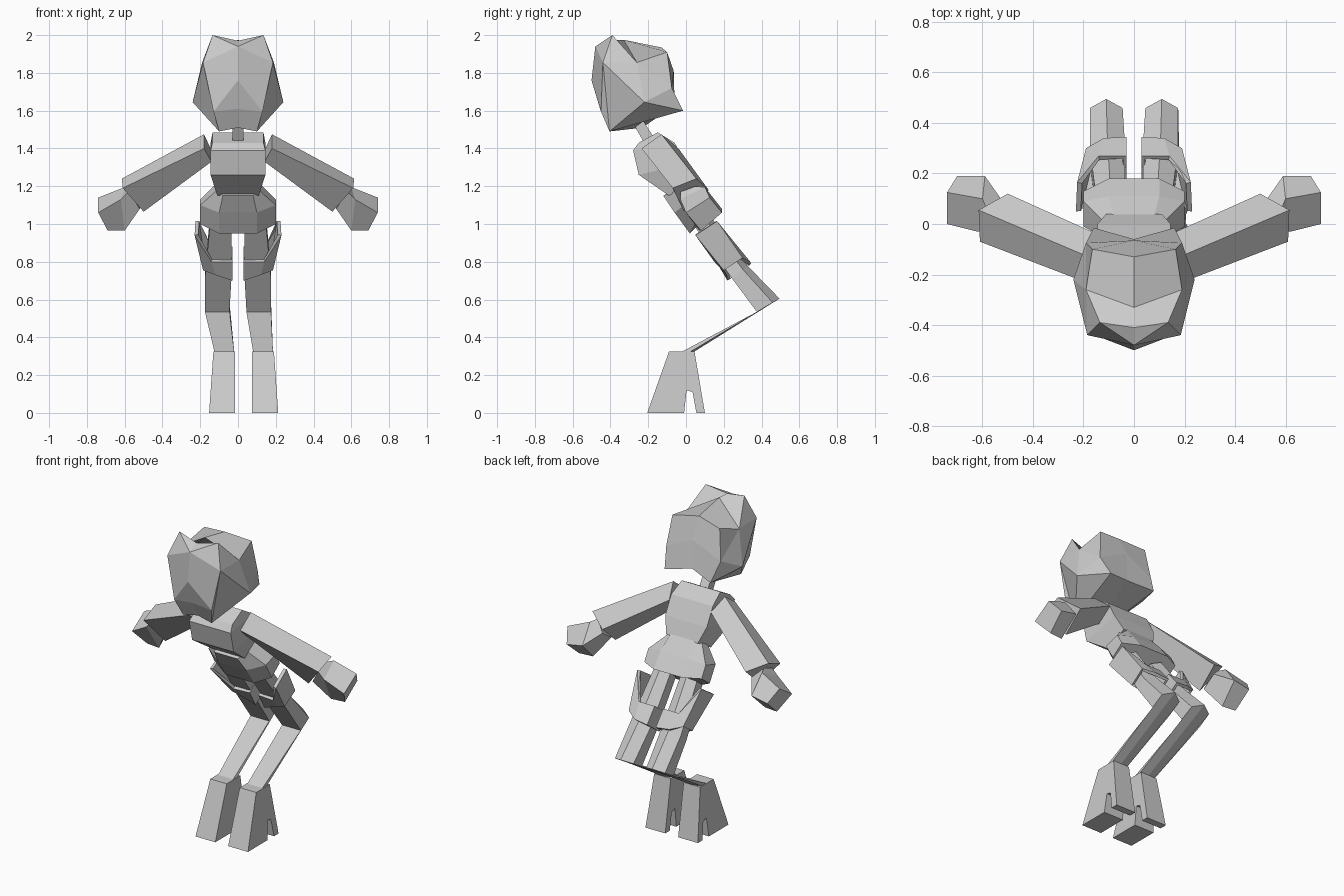
import bpy
import bmesh
from mathutils import Vector

if "Cube" in bpy.data.objects:
    bpy.data.objects.remove(bpy.data.objects["Cube"])

grey = bpy.data.materials.new("plain_grey")
grey.use_nodes = True
colour = (0.6, 0.6, 0.6, 1)
grey.diffuse_color = colour
grey.node_tree.nodes["Principled BSDF"].inputs["Base Color"].default_value = colour


def make(name, verts, faces):
    mesh = bpy.data.meshes.new(name)
    mesh.from_pydata([Vector(v) for v in verts], [], faces)
    bm = bmesh.new()
    bm.from_mesh(mesh)
    bmesh.ops.remove_doubles(bm, verts=bm.verts, dist=0.0001)
    bmesh.ops.recalc_face_normals(bm, faces=bm.faces)
    bm.to_mesh(mesh)
    bm.free()
    mesh.materials.append(grey)
    obj = bpy.data.objects.new(name, mesh)
    bpy.context.collection.objects.link(obj)
    return obj


def loft(name, rings, caps=True):
    """Skin a run of rings that share one point count."""
    n = len(rings[0])
    verts = [p for ring in rings for p in ring]
    faces = [(r * n + i, r * n + (i + 1) % n, (r + 1) * n + (i + 1) % n, (r + 1) * n + i)
             for r in range(len(rings) - 1) for i in range(n)]
    if caps:
        faces += [tuple(range(n)), tuple(range(len(verts) - n, len(verts)))]
    return make(name, verts, faces)


def flip(ring, side, shift=0):
    return [(side * x + shift, y, z) for x, y, z in ring]


def slab(w, fy, fz, by, bz):
    """Four-sided body section from its front and back edges."""
    return [(-w, fy, fz), (w, fy, fz), (w, by, bz), (-w, by, bz)]


def both(half):
    """Complete a body section from its left half."""
    return half + flip(half[::-1], -1)


# Chest, hips and neck
loft("chest", [slab(.135, -.25, 1.43, -.15, 1.485), slab(.145, -.28, 1.39, -.06, 1.43),
               slab(.145, -.25, 1.26, .0, 1.32), slab(.11, -.09, 1.15, .04, 1.225)])
loft("hips", [both([(.08, -.12, 1.15), (.11, -.06, 1.18), (.11, .0, 1.22), (.08, .03, 1.24)]),
              both([(.1, -.06, 1.06), (.2, -.01, 1.1), (.2, .09, 1.13), (.1, .11, 1.15)]),
              both([(.1, .02, .95), (.2, .05, 1.0), (.2, .13, 1.06), (.1, .18, 1.06)])])
loft("neck", [slab(.03, -.29, 1.55, -.24, 1.57), slab(.03, -.21, 1.41, -.16, 1.44)])

# Faceted head: named points on the left half and the centre line
points = {
    "crown": (.135, -.39, 2.0), "crown_mid": (0, -.41, 1.97), "brow_mid": (0, -.48, 1.94),
    "brow": (.185, -.44, 1.855), "fringe": (0, -.5, 1.76), "cheek": (.13, -.45, 1.595),
    "nose": (0, -.455, 1.61), "jaw": (.1, -.405, 1.49), "chin": (0, -.4, 1.51),
    "throat": (0, -.23, 1.51), "side": (.24, -.22, 1.645), "dip": (.19, -.26, 1.855),
    "dip_mid": (0, -.33, 1.975), "top": (.165, -.1, 1.91), "top_mid": (0, -.13, 1.935),
    "rear": (.19, -.075, 1.72), "rear_mid": (0, -.065, 1.81),
    "nape": (.16, -.015, 1.6), "nape_mid": (0, -.06, 1.63),
}
patches = [
    # Face and fringe
    "crown_mid crown brow_mid", "crown brow brow_mid", "brow_mid brow cheek fringe",
    "fringe cheek nose", "nose cheek jaw chin", "brow jaw cheek",
    # Sides and crown
    "brow side jaw", "crown dip brow", "brow dip side",
    "crown_mid crown dip dip_mid", "dip_mid dip top top_mid",
    # Back and underside
    "dip side rear", "dip rear top", "top rear rear_mid top_mid",
    "rear nape nape_mid rear_mid", "side nape rear", "side jaw nape",
    "jaw throat nape_mid nape", "chin jaw throat",
]
names = list(points)
half = list(points.values())
left = [[names.index(k) for k in patch.split()] for patch in patches]
right = [[i + len(half) for i in face] for face in left]
make("head", half + flip(half, -1), left + right)

# Boot outline from the side, with an arch before the heel
boot_side = [(-.09, .325), (-.205, 0), (-.01, 0), (.003, .12),
             (.035, .11), (.055, 0), (.1, 0), (.045, .325)]


def leg_ring(inner, outer, fy, fz, by, bz):
    """Five-sided leg section with a ridge at the back."""
    my, mz = fy + .7 * (by - fy), fz + .7 * (bz - fz)
    return [(outer, fy, fz), (inner, fy, fz), (inner, my, mz),
            ((inner + outer) / 2, by, bz), (outer, my, mz)]


for word, s in (("left", 1), ("right", -1)):
    # Sleeve and hand
    loft(word + "_arm", [flip(r, s) for r in (
        [(.18, -.235, 1.4), (.18, -.13, 1.475), (.145, -.04, 1.4), (.14, -.14, 1.33)],
        [(.61, -.07, 1.19), (.615, .055, 1.24), (.5, .12, 1.18), (.5, -.01, 1.065)])])
    loft(word + "_hand", [flip(r, s) for r in (
        [(.58, -.03, 1.17), (.58, .05, 1.2), (.52, .09, 1.14), (.52, .0, 1.08)],
        [(.62, -.03, 1.13), (.6, .1, 1.195), (.59, .19, 1.08), (.6, .07, .965)],
        [(.74, .0, 1.06), (.74, .125, 1.14), (.7, .19, 1.06), (.69, .08, .965)])])

    # Leg from hip to knee to ankle; the feet sit slightly to one side
    shift = .03
    loft(word + "_leg", [
        flip(leg_ring(.035, .15, .05, .98, .13, 1.04), s),
        flip(leg_ring(.035, .175, .245, .71, .325, .78), s),
        flip(leg_ring(.045, .175, .375, .535, .495, .605), s),
        flip(leg_ring(.05, .155, -.02, .325, .045, .325), s, shift)])

    # Open thigh guard, tall on the outside
    guard = loft(word + "_thigh_guard", [flip(r, s) for r in (
        [(.185, .2, .755), (.12, .215, .73), (.03, .22, .70),
         (.03, .345, .79), (.12, .34, .80), (.19, .3, .82)],
        [(.23, .05, .94), (.14, .15, .80), (.03, .16, .80),
         (.03, .27, .88), (.14, .27, .88), (.225, .165, 1.015)])], caps=False)
    solid = guard.modifiers.new("thickness", "SOLIDIFY")
    solid.thickness = .02

    # Boot, flaring towards the sole
    loft(word + "_boot", [
        flip([(.045, y, z) for y, z in boot_side], s, shift),
        flip([(.183 - .07 * z, y, z) for y, z in boot_side], s, shift)])
